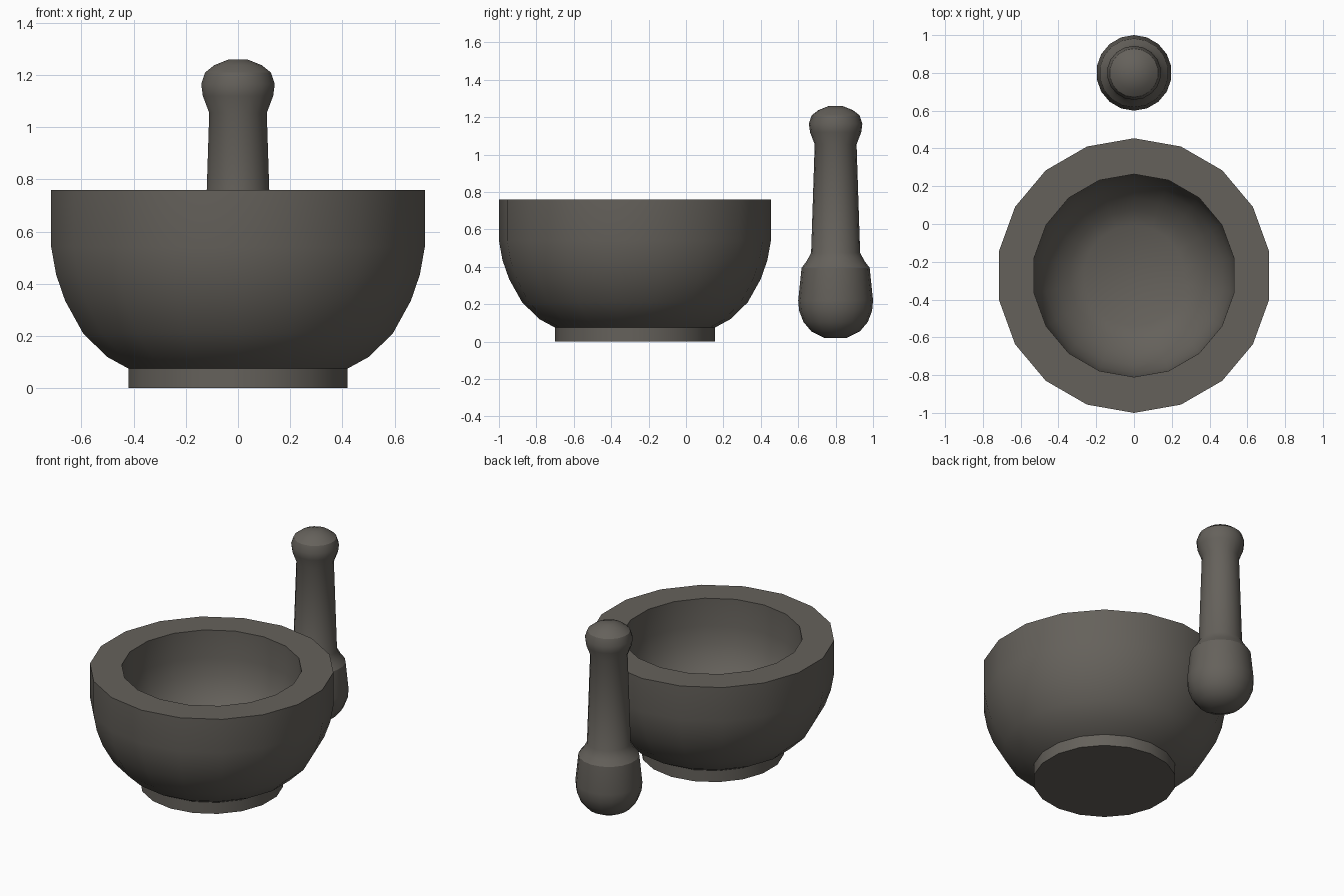
import bpy, bmesh, math
from mathutils import Vector

if "Cube" in bpy.data.objects:
    bpy.data.objects.remove(bpy.data.objects["Cube"])

SIDES = 18


def lathe(name, profile, centre_y):
    """Revolve (radius, z) points about a vertical axis and cap both ends."""
    bm = bmesh.new()
    rings = []
    for r, z in profile:
        ring = []
        for i in range(SIDES):
            a = math.tau * i / SIDES
            ring.append(bm.verts.new((r * math.sin(a), r * math.cos(a), z)))
        rings.append(ring)
    for low, high in zip(rings, rings[1:]):
        for i in range(SIDES):
            j = (i + 1) % SIDES
            bm.faces.new((low[i], low[j], high[j], high[i]))
    bm.faces.new(rings[0])
    bm.faces.new(rings[-1])
    bmesh.ops.recalc_face_normals(bm, faces=bm.faces[:])
    mesh = bpy.data.meshes.new(name)
    bm.to_mesh(mesh)
    bm.free()
    obj = bpy.data.objects.new(name, mesh)
    obj.location = Vector((0, centre_y, 0))
    bpy.context.collection.objects.link(obj)
    bpy.ops.object.select_all(action='DESELECT')
    obj.select_set(True)
    bpy.context.view_layer.objects.active = obj
    bpy.ops.object.shade_smooth_by_angle(angle=math.radians(30))
    mat = bpy.data.materials.get("stone") or bpy.data.materials.new("stone")
    mat.diffuse_color = (0.13, 0.12, 0.105, 1)
    mat.use_nodes = True
    mat.node_tree.nodes["Principled BSDF"].inputs["Base Color"].default_value = mat.diffuse_color
    mesh.materials.append(mat)
    return obj


# Mortar: foot, rounded outer wall, flat rim, hollow, flat floor
lathe("mortar_bowl", [
    (0.427, 0), (0.427, 0.075),
    (0.51, 0.12), (0.603, 0.21), (0.673, 0.335), (0.708, 0.435),
    (0.727, 0.54), (0.727, 0.76),
    (0.537, 0.76), (0.535, 0.58), (0.515, 0.47), (0.475, 0.38),
    (0.415, 0.305), (0.345, 0.25), (0.267, 0.21)], -0.273)

# Pestle: grinding head, tapered handle, round knob
lathe("pestle", [
    (0.06, 0.02), (0.13, 0.055), (0.172, 0.105), (0.195, 0.165), (0.2, 0.22),
    (0.182, 0.395), (0.155, 0.43), (0.131, 0.475),
    (0.112, 1.055), (0.137, 1.12), (0.143, 1.165), (0.128, 1.21),
    (0.092, 1.238), (0.036, 1.26)], 0.8)
